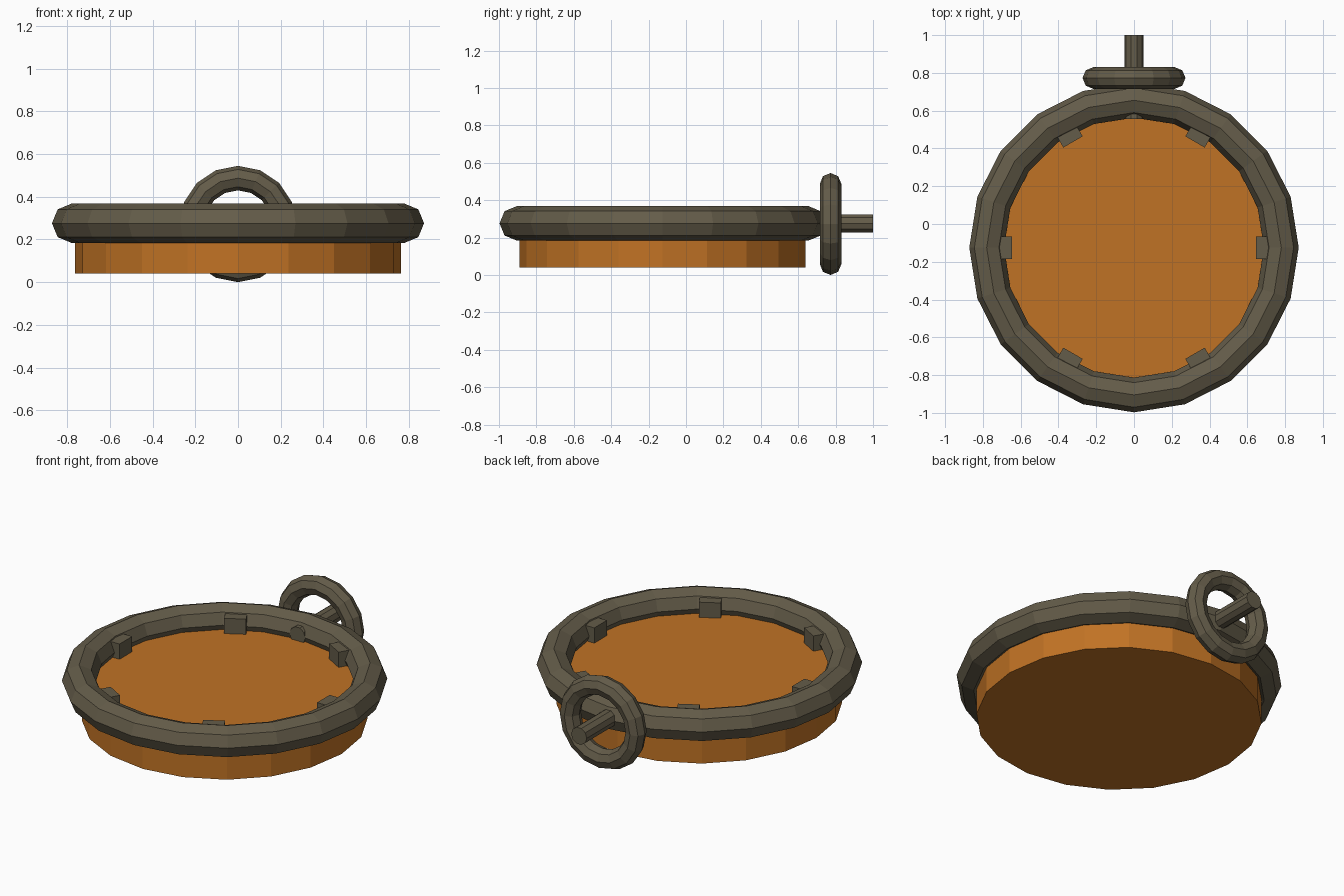
import bpy, bmesh, math
from mathutils import Matrix, Vector

if "Cube" in bpy.data.objects:
    bpy.data.objects.remove(bpy.data.objects["Cube"])

CY, CZ = -0.125, 0.276   # rim centre


def material(name, rgb):
    m = bpy.data.materials.new(name)
    m.diffuse_color = (*rgb, 1.0)
    m.use_nodes = True
    m.node_tree.nodes["Principled BSDF"].inputs["Base Color"].default_value = m.diffuse_color
    return m


iron = material("dark_iron", (0.127, 0.107, 0.067))
orange = material("burnt_orange", (0.53, 0.17, 0.018))


def finish(name, bm, mat, matrix):
    bmesh.ops.transform(bm, matrix=matrix, verts=bm.verts)
    bmesh.ops.recalc_face_normals(bm, faces=bm.faces)
    me = bpy.data.meshes.new(name)
    bm.to_mesh(me)
    bm.free()
    me.materials.append(mat)
    ob = bpy.data.objects.new(name, me)
    bpy.context.collection.objects.link(ob)
    return ob


def torus(name, major, minor, n, mat, matrix, k=8):
    bm = bmesh.new()
    rows = []
    for i in range(n):
        a = 2 * math.pi * i / n
        row = []
        for j in range(k):
            b = 2 * math.pi * j / k
            r = major + minor * math.cos(b)
            row.append(bm.verts.new((r * math.cos(a), r * math.sin(a), minor * math.sin(b))))
        rows.append(row)
    for i in range(n):
        p, q = rows[i], rows[(i + 1) % n]
        for j in range(k):
            bm.faces.new((p[j], q[j], q[(j + 1) % k], p[(j + 1) % k]))
    return finish(name, bm, mat, matrix)


def cylinder(name, radius, depth, n, mat, matrix):
    bm = bmesh.new()
    bmesh.ops.create_cone(bm, cap_ends=True, segments=n, radius1=radius, radius2=radius, depth=depth)
    return finish(name, bm, mat, matrix)


T = Matrix.Translation
turn = Matrix.Rotation(math.pi / 2, 4, 'X')

# Big rim and the disc set in it
torus("rim", 0.78, 0.092, 20, iron, T((0, CY, CZ)))
cylinder("disc", 0.765, 0.205, 20, orange, T((0, CY, 0.1425)))

# Six lugs around the inside of the rim
for i in range(6):
    bm = bmesh.new()
    bmesh.ops.create_cube(bm, size=0.118)
    finish(f"lug_{i + 1}", bm, iron,
           T((0, CY, 0)) @ Matrix.Rotation(i * math.pi / 3, 4, 'Z') @ T((0.705, 0, CZ)))

# Upright ring behind the rim and the shaft through it
torus("back_ring", 0.215, 0.0575, 16, iron, T((0, 0.773, 0.2725)) @ turn)
cylinder("shaft", 0.051, 0.445, 10, iron,
         T((0, 0.7775, CZ)) @ turn @ Matrix.Rotation(math.pi / 2, 4, 'Z'))
